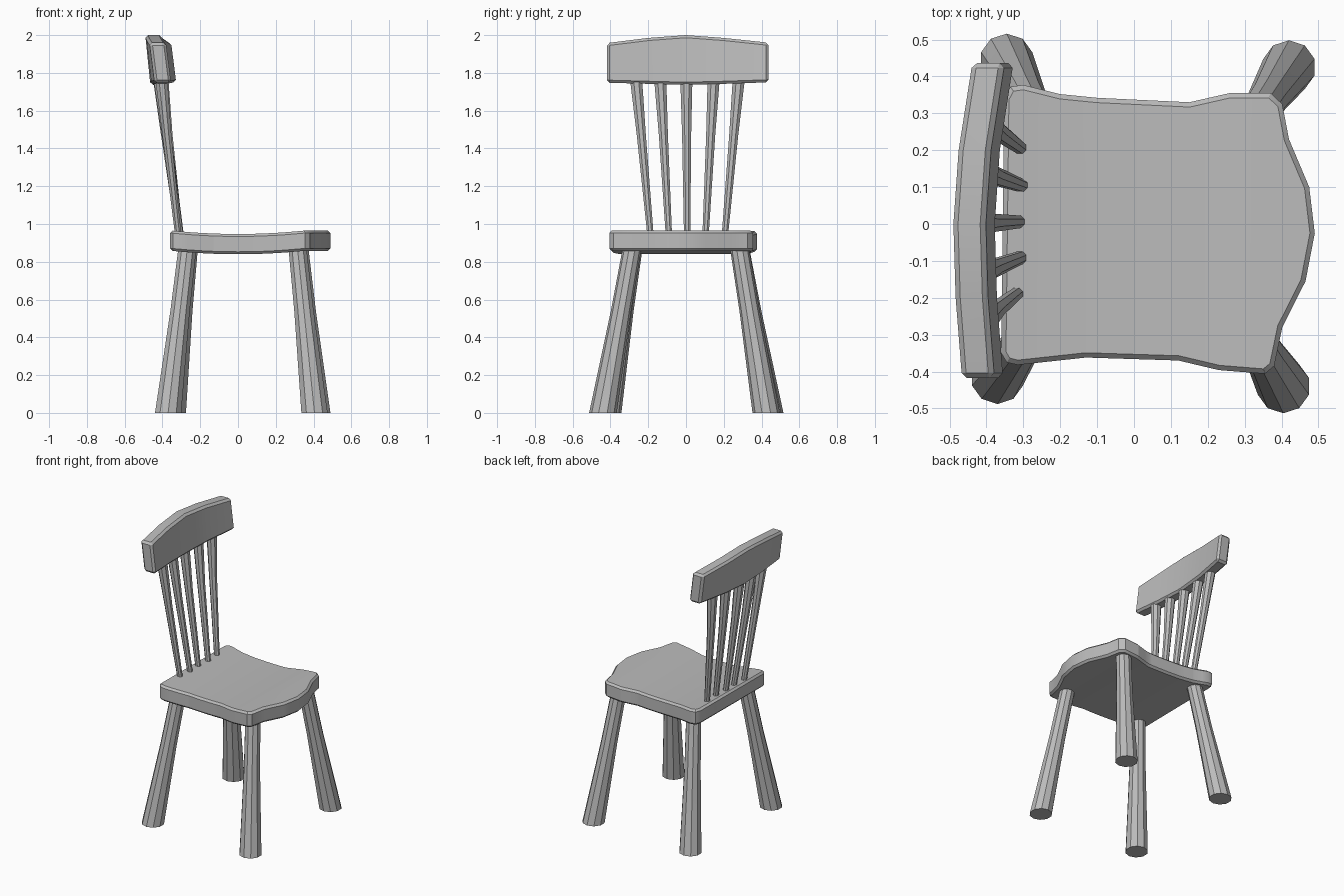
import bpy, bmesh, math

if "Cube" in bpy.data.objects:
    bpy.data.objects.remove(bpy.data.objects["Cube"])

grey = bpy.data.materials.new("plain grey")
grey.diffuse_color = (0.5, 0.5, 0.5, 1)
grey.use_nodes = True
grey.node_tree.nodes["Principled BSDF"].inputs["Base Color"].default_value = grey.diffuse_color


def finish(name, bm):
    bmesh.ops.recalc_face_normals(bm, faces=bm.faces[:])
    mesh = bpy.data.meshes.new(name)
    bm.to_mesh(mesh)
    bm.free()
    ob = bpy.data.objects.new(name, mesh)
    bpy.context.collection.objects.link(ob)
    mesh.materials.append(grey)
    bpy.ops.object.select_all(action='DESELECT')
    bpy.context.view_layer.objects.active = ob
    ob.select_set(True)
    bpy.ops.object.shade_smooth_by_angle(angle=math.radians(30))
    return ob


def loft(bm, rings):
    """Skin a list of equal-length rings and cap both ends."""
    rings = [[bm.verts.new(p) for p in r] for r in rings]
    n = len(rings[0])
    for a, b in zip(rings, rings[1:]):
        for i in range(n):
            j = (i + 1) % n
            bm.faces.new((a[i], a[j], b[j], b[i]))
    bm.faces.new(rings[0][::-1])
    bm.faces.new(rings[-1])


def rod(name, stations, sides):
    """Tapered rod with level rings; stations are (x, y, z, radius)."""
    bm = bmesh.new()
    step = math.tau / sides
    loft(bm, [[(x + r * math.cos((i + .5) * step), y + r * math.sin((i + .5) * step), z)
               for i in range(sides)] for x, y, z, r in stations])
    return finish(name, bm)


def bevel_sharp(bm, width, angle):
    bmesh.ops.recalc_face_normals(bm, faces=bm.faces[:])
    edges = [e for e in bm.edges if e.calc_face_angle(0) > math.radians(angle)]
    bmesh.ops.bevel(bm, geom=edges, offset=width, segments=1,
                    affect='EDGES', profile=0.5)


# Seat: outline slab, softened rim, dished along x
outline = [(-.36, -.35), (-.345, -.375), (-.315, -.382), (-.13, -.362), (.12, -.37),
           (.23, -.396), (.355, -.406), (.38, -.385), (.402, -.28), (.465, -.155),
           (.49, -.025), (.475, .10), (.42, .23), (.402, .325), (.37, .355),
           (.26, .355), (.15, .33), (-.1, .342), (-.2, .352), (-.3, .377),
           (-.335, .372), (-.352, .34)]
bm = bmesh.new()
loft(bm, [[(x, y, z) for x, y in outline] for z in (.858, .965)])
bevel_sharp(bm, .013, 60)
for k in range(-5, 6):
    bmesh.ops.bisect_plane(bm, geom=bm.verts[:] + bm.edges[:] + bm.faces[:],
                           plane_co=(k * .065, 0, 0), plane_no=(1, 0, 0))
for v in bm.verts:
    v.co.z -= .018 * max(0, 1 - (v.co.x / .35) ** 2)
finish("seat", bm)

# Four splayed legs, thicker at the foot
legs = {"front_right_leg": ((.405, -.44), (.315, -.285)),
        "front_left_leg": ((.42, .425), (.325, .283)),
        "back_right_leg": ((-.37, -.415), (-.268, -.28)),
        "back_left_leg": ((-.345, .443), (-.26, .285))}
for name, (foot, top) in legs.items():
    rod(name, [(foot[0] + (top[0] - foot[0]) * t, foot[1] + (top[1] - foot[1]) * t,
                z, r)
               for t, z, r in ((0, 0, .073), (.62, .54, .054), (1.02, .89, .05))], 10)

# Five fanned spindles, thicker at the top
spindles = [(-.315, -.187, -.403, -.262), (-.305, -.09, -.412, -.135),
            (-.31, .006, -.415, .002), (-.302, .103, -.41, .145),
            (-.306, .205, -.398, .277)]
for i, (x0, y0, x1, y1) in enumerate(spindles):
    rod(f"spindle_{i + 1}", [(x0, y0, .93, .018),
                             (x0 + (x1 - x0) * .7, y0 + (y1 - y0) * .66, 1.47, .026),
                             (x1, y1, 1.74, .034), (x1 - .002, y1, 1.79, .034)], 8)

# Top rail: bowed, leaning back, with an arched upper edge
rail = [(-.418, -.468, 1.748, 1.958), (-.2, -.485, 1.742, 1.985),
        (0, -.491, 1.737, 2.0), (.2, -.477, 1.742, 1.985),
        (.437, -.44, 1.75, 1.96)]
bm = bmesh.new()
loft(bm, [[(x, y, top), (x + .088, y, top), (x + .115, y, low), (x + .027, y, low)]
          for y, x, low, top in rail])
bevel_sharp(bm, .014, 45)
finish("top_rail", bm)
